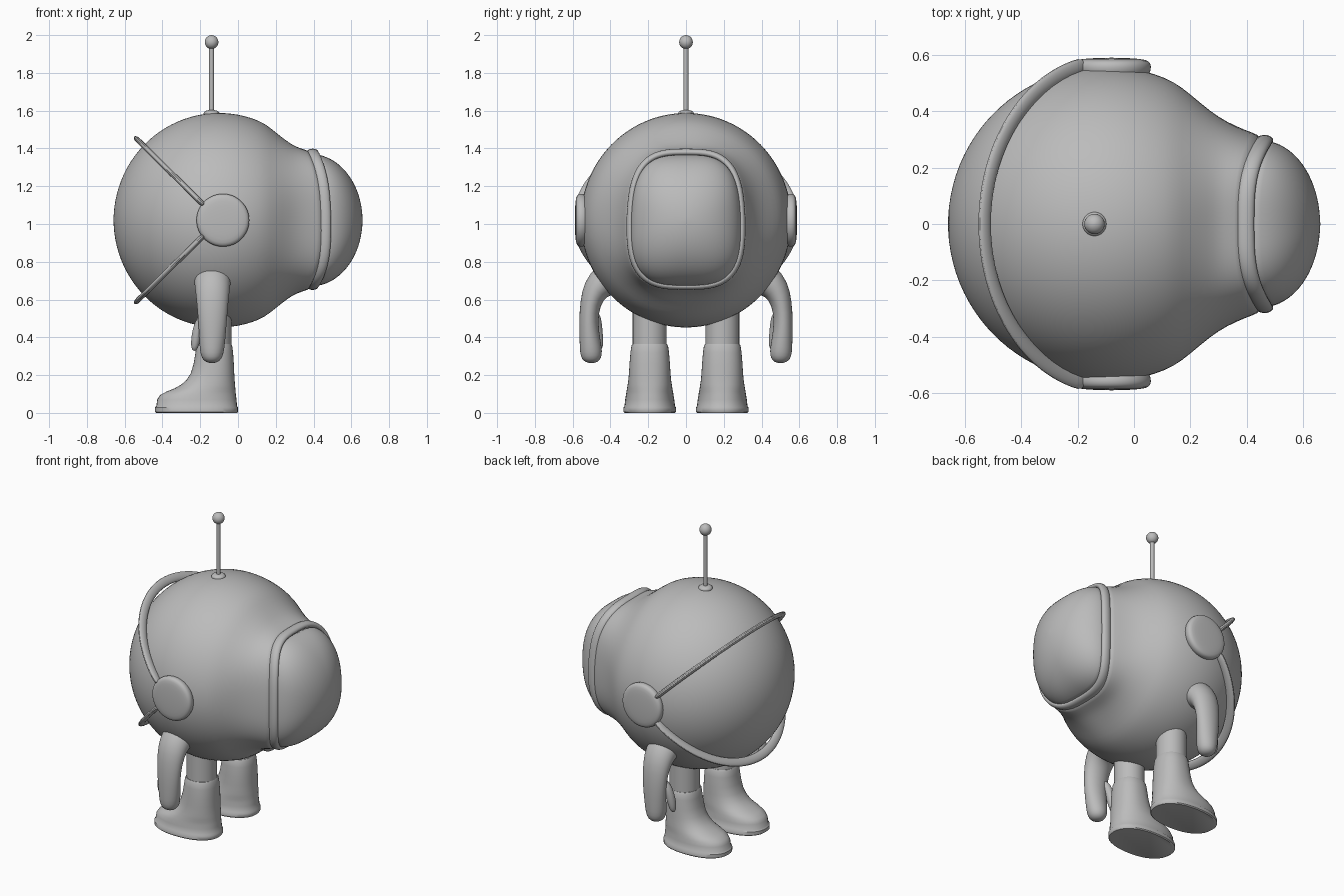
import bpy, bmesh, math
from mathutils import Vector

if "Cube" in bpy.data.objects:
    bpy.data.objects.remove(bpy.data.objects["Cube"])

grey = bpy.data.materials.new("plain grey")
grey.diffuse_color = (0.5, 0.5, 0.5, 1)
grey.use_nodes = True
grey.node_tree.nodes["Principled BSDF"].inputs["Base Color"].default_value = grey.diffuse_color
X, Z = Vector((1, 0, 0)), Vector((0, 0, 1))
CX, CZ = -0.10, 1.02          # body centre


def loft(name, rings, closed=False, mirror=False, subsurf=1, angle=50):
    """Skin a list of equal-length point rings; cap the ends unless closed."""
    bm = bmesh.new()
    vs = [[bm.verts.new(p) for p in r] for r in rings]
    n, m = len(vs[0]), len(vs)
    for i in range(m if closed else m - 1):
        a, b = vs[i], vs[(i + 1) % m]
        for j in range(n):
            k = (j + 1) % n
            bm.faces.new((a[j], a[k], b[k], b[j]))
    if not closed:
        bm.faces.new(vs[0])
        bm.faces.new(vs[-1])
    bmesh.ops.recalc_face_normals(bm, faces=bm.faces)
    me = bpy.data.meshes.new(name)
    bm.to_mesh(me)
    bm.free()
    me.materials.append(grey)
    ob = bpy.data.objects.new(name, me)
    bpy.context.collection.objects.link(ob)
    bpy.context.view_layer.objects.active = ob
    ob.select_set(True)
    bpy.ops.object.shade_smooth_by_angle(angle=math.radians(angle))
    ob.select_set(False)
    if mirror:
        md = ob.modifiers.new("mirror", 'MIRROR')
        md.use_axis = (False, True, False)
        md.use_mirror_merge = False
    if subsurf:
        md = ob.modifiers.new("smooth", 'SUBSURF')
        md.levels = md.render_levels = subsurf
    return ob


def sweep(name, path, sizes, axis=X, closed=False, sides=20, **kw):
    """Sweep an ellipse (half size along axis, half size across) along a path."""
    path = [Vector(p) for p in path]
    m, rings = len(path), []
    for i, p in enumerate(path):
        a = path[(i - 1) % m] if closed else path[max(i - 1, 0)]
        b = path[(i + 1) % m] if closed else path[min(i + 1, m - 1)]
        side = axis.cross(b - a).normalized()
        u, v = sizes[i] if isinstance(sizes, list) else sizes
        rings.append([p + axis * u * math.cos(t) + side * v * math.sin(t)
                      for t in (math.tau * j / sides for j in range(sides))])
    return loft(name, rings, closed, **kw)


def power(c, n):
    return math.copysign(abs(c) ** (2 / n), c)


def oval(ry, rz, n, count=64):
    """Rounded-square outline in y and z, narrower at the top when squarer."""
    pts = []
    for j in range(count):
        t = math.tau * j / count
        y, z = ry * power(math.cos(t), n), rz * power(math.sin(t), n)
        pts.append((y * (1 - 0.06 * (n - 2) * max(0, z / rz)), z))
    return pts


def bow(y):
    """The visor opening reaches further forward at its sides."""
    return 0.07 * min(abs(y) / 0.3, 1.1) ** 3


# body: ball that blends into a squarish collar
rings = []
for i in range(1, 25):
    a = math.pi * (i - 0.6) / 24
    x = CX - 0.56 * math.cos(a)
    if x > 0.15:
        break
    rings.append([(x, y, CZ + z) for y, z in oval(0.56 * math.sin(a), 0.57 * math.sin(a), 2)])
for x, ry, rz, n, f in ((0.20, .46, .465, 2.1, 0), (0.26, .40, .418, 2.4, .1),
                        (0.30, .362, .392, 2.7, .3), (0.34, .332, .378, 3, .6),
                        (0.37, .316, .368, 3.2, .9), (0.39, .297, .357, 3.2, 1)):
    rings.append([(x + f * bow(y), y, CZ + z) for y, z in oval(ry, rz, n)])
loft("body", rings)

# visor dome
rings = []
for i in range(11):
    a = math.radians(90 - 8.9 * i)
    s = math.sin(a)
    ring = []
    for (y, z), (y0, _) in zip(oval(.297 * s, .352 * s, 2 + 1.2 * s ** 2), oval(.297, .352, 3.2)):
        x0 = 0.385 + bow(y0)
        ring.append((x0 + (0.66 - x0) * math.cos(a), y, CZ + z))
    rings.append(ring)
loft("visor", rings)

# visor rim
sweep("visor_rim", [(0.395 + bow(y), y, CZ + .005 + z) for y, z in oval(.297, .355, 3.2)],
      (.032, .02), closed=True, sides=12)

# head straps running round the back from ear to ear
for name, up in (("upper_strap", 1), ("lower_strap", -1)):
    out = Vector((-.71, 0, .70 * up))
    path = []
    for i in range(33):
        t = math.radians(-80 + 5 * i)
        path.append(Vector((CX, 0, CZ)) + out * .605 * math.cos(t)
                    + Vector((0, .572 * math.sin(t), 0)))
    sweep(name, path, (.015, .03), axis=Vector((.70 * up, 0, .71)), sides=10)

# ear discs
sweep("ear_disc", [(-.08, y, CZ) for y in (.50, .54, .555, .572, .582, .587, .589)],
      [(r, r) for r in (.125, .138, .142, .138, .125, .08, .02)], sides=32, mirror=True)

# antenna
sweep("antenna_rod", [(-.14, 0, z) for z in (1.56, 1.95)], (.013, .013), subsurf=0, sides=16)
sweep("antenna_base", [(-.14, 0, z) for z in (1.57, 1.588, 1.598, 1.604)],
      [(r, r) for r in (.044, .044, .036, .016)], sides=24)
arc = [math.radians(5 + 17 * i) for i in range(11)]
sweep("antenna_ball", [(-.14, 0, 1.963 - .037 * math.cos(a)) for a in arc],
      [(.037 * math.sin(a),) * 2 for a in arc], sides=24)

# arms with thumbs
sweep("arm", [(-.135, .36, .72), (-.135, .43, .705), (-.135, .48, .655), (-.135, .508, .58),
              (-.135, .517, .48), (-.136, .508, .38), (-.138, .502, .32), (-.138, .50, .285),
              (-.138, .50, .268), (-.138, .50, .264)],
      [(.10, .10), (.099, .092), (.093, .072), (.084, .054), (.076, .05), (.069, .056),
       (.064, .06), (.052, .052), (.03, .03), (.01, .01)], mirror=True)
sweep("thumb", [(-.17, .485, .53), (-.20, .475, .48), (-.218, .468, .42), (-.226, .462, .37),
                (-.23, .46, .34), (-.231, .46, .328)],
      [(.03, .03), (.031, .03), (.028, .028), (.024, .026), (.017, .018), (.005, .005)],
      sides=14, mirror=True)

# legs
sweep("leg", [(-.125, .192, z) for z in (.30, .60)], (.09, .09), sides=32, subsurf=0, mirror=True)

# boots: outlines stacked upward (height, toe x, heel x, half width)
rings = []
for z, x0, x1, w in ((0, -.432, -.004, .134), (.006, -.44, 0, .14), (.028, -.44, 0, .14),
                     (.036, -.432, -.005, .134), (.07, -.428, -.008, .130),
                     (.095, -.412, -.011, .126), (.113, -.378, -.013, .123),
                     (.13, -.335, -.014, .120), (.15, -.30, -.016, .117),
                     (.175, -.272, -.018, .113), (.21, -.25, -.02, .110),
                     (.26, -.235, -.022, .107), (.32, -.225, -.026, .102),
                     (.355, -.22, -.031, .097), (.366, -.215, -.036, .091)):
    rings.append([((x0 + x1) / 2 + (x1 - x0) / 2 * power(math.cos(t), 2.25),
                   .192 + w * power(math.sin(t), 2.25), z)
                  for t in (math.tau * j / 40 for j in range(40))])
loft("boot", rings, subsurf=0, mirror=True, angle=40)
